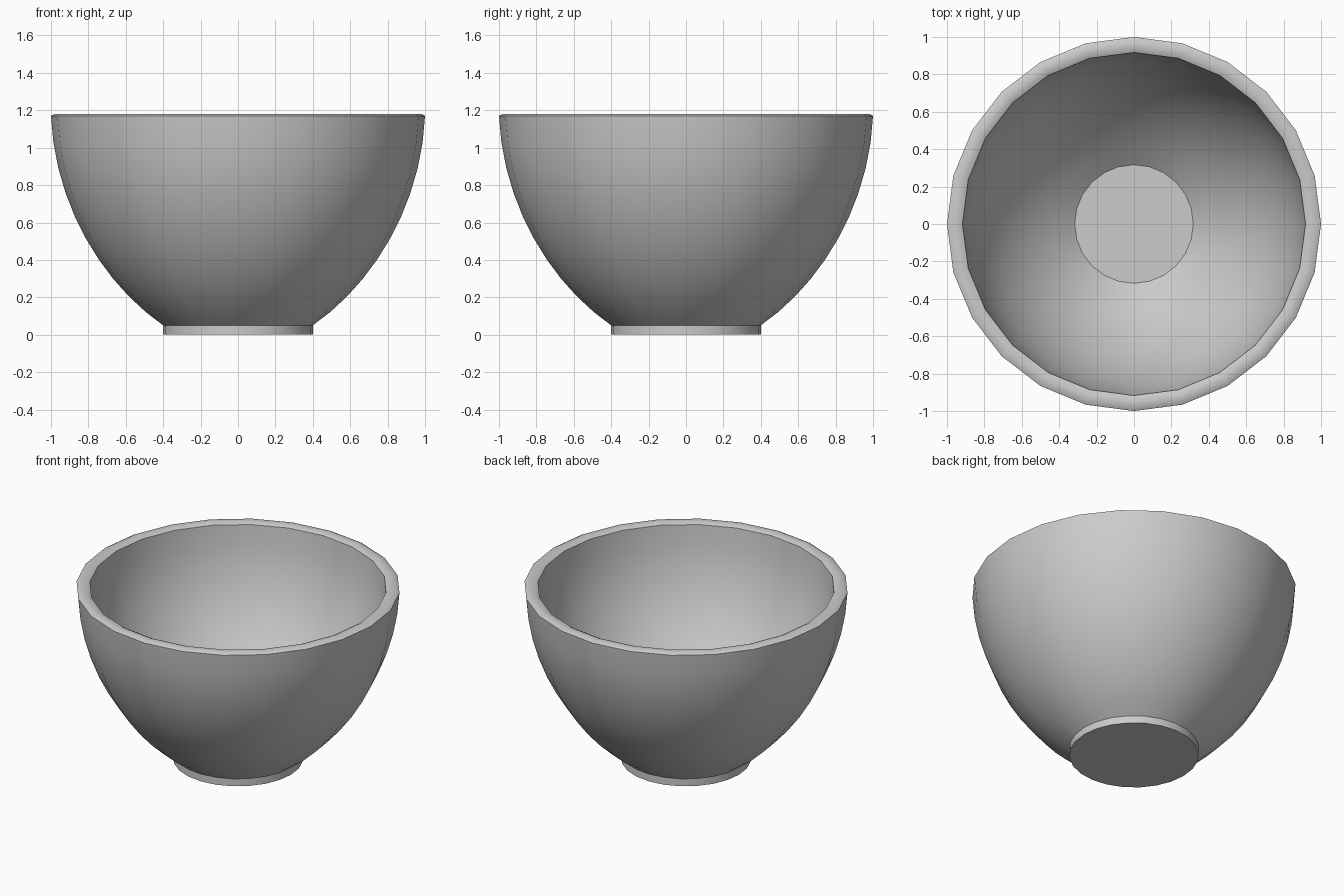
import bpy, bmesh, math

cube = bpy.data.objects.get("Cube")
if cube:
    bpy.data.objects.remove(cube, do_unlink=True)

SIDES = 24

clay = bpy.data.materials.new("light_grey")
clay.use_nodes = True
clay.diffuse_color = (0.6, 0.6, 0.6, 1)
clay.node_tree.nodes["Principled BSDF"].inputs["Base Color"].default_value = (0.6, 0.6, 0.6, 1)


def curve(points, steps):
    """Sample a cubic Bezier given by four (radius, height) points."""
    a, b, c, d = points
    out = []
    for i in range(steps + 1):
        t = i / steps
        u = 1 - t
        out.append(tuple(u**3 * a[k] + 3 * u * u * t * b[k] + 3 * u * t * t * c[k] + t**3 * d[k]
                         for k in (0, 1)))
    return out


def lathe(name, profile):
    """Turn a profile around z and close both ends with flat caps."""
    bm = bmesh.new()
    rings = []
    for r, z in profile:
        angles = [2 * math.pi * i / SIDES for i in range(SIDES)]
        rings.append([bm.verts.new((r * math.cos(a), r * math.sin(a), z)) for a in angles])
    for low, high in zip(rings, rings[1:]):
        for i in range(SIDES):
            j = (i + 1) % SIDES
            bm.faces.new((low[i], low[j], high[j], high[i]))
    bm.faces.new(rings[0][::-1])
    bm.faces.new(rings[-1])
    bmesh.ops.recalc_face_normals(bm, faces=bm.faces)
    mesh = bpy.data.meshes.new(name)
    bm.to_mesh(mesh)
    bm.free()
    mesh.materials.append(clay)
    obj = bpy.data.objects.new(name, mesh)
    bpy.context.collection.objects.link(obj)
    bpy.ops.object.select_all(action='DESELECT')
    obj.select_set(True)
    bpy.context.view_layer.objects.active = obj
    bpy.ops.object.shade_smooth_by_angle(angle=math.radians(30))


# Foot, outer wall, rounded rim, inner wall and floor in one profile
foot = [(0.4, 0)]
outer = curve([(0.4, 0.05), (0.72, 0.27), (0.98, 0.69), (1.0, 1.17)], 10)
rim = [(0.98, 1.181), (0.94, 1.181)]
inner = curve([(0.917, 1.17), (0.9, 0.7), (0.67, 0.35), (0.317, 0.085)], 10)
lathe("bowl", foot + outer + rim + inner)
